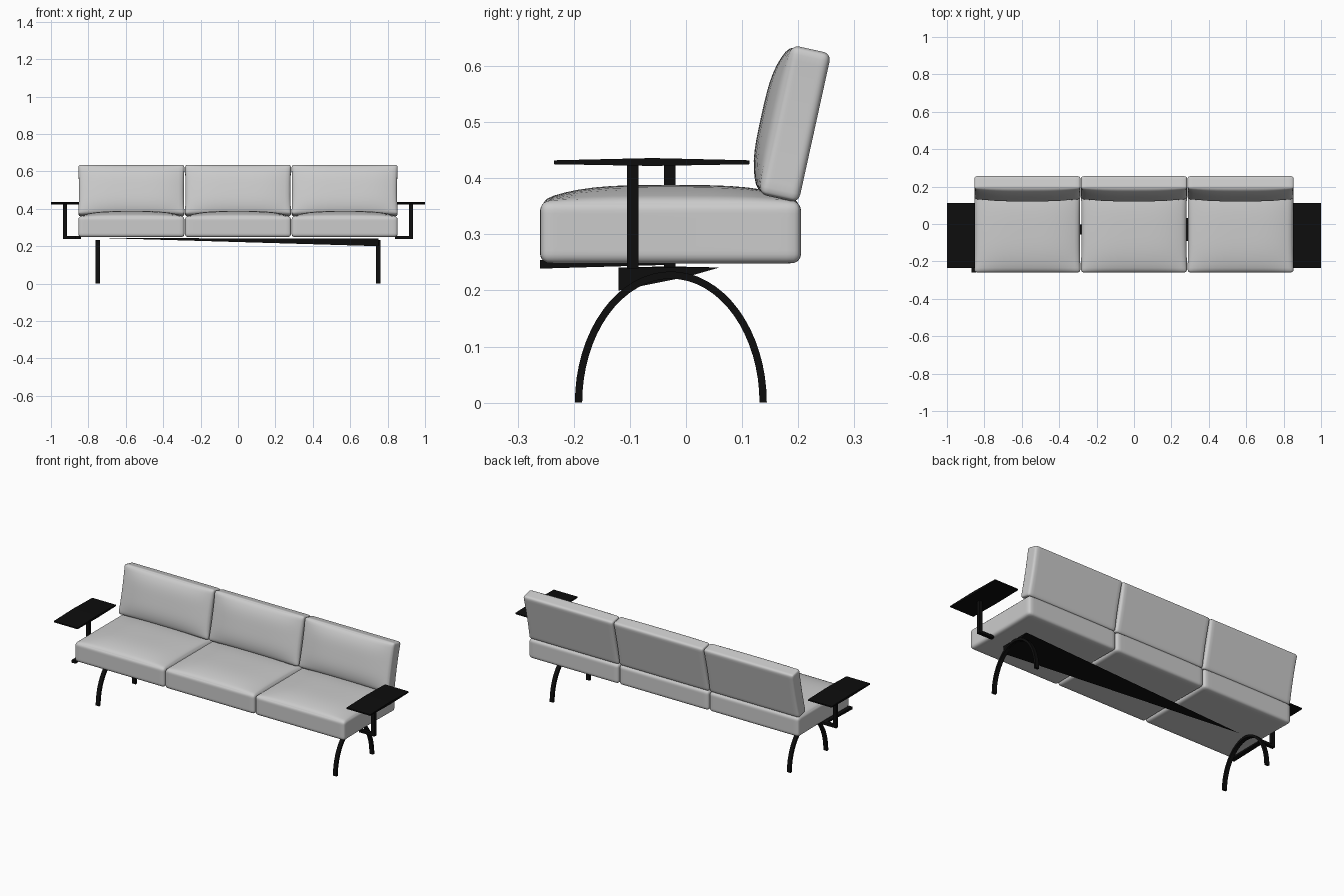
import bpy, bmesh, math
from mathutils import Vector, Matrix

if "Cube" in bpy.data.objects:
    bpy.data.objects.remove(bpy.data.objects["Cube"])

black = bpy.data.materials.new("black_metal")
black.diffuse_color = (0.004, 0.004, 0.004, 1)
black.use_nodes = True
black.node_tree.nodes["Principled BSDF"].inputs["Base Color"].default_value = black.diffuse_color


def finish(name, bm, mat=None, smooth=None):
    bmesh.ops.recalc_face_normals(bm, faces=bm.faces)
    me = bpy.data.meshes.new(name)
    bm.to_mesh(me)
    bm.free()
    ob = bpy.data.objects.new(name, me)
    bpy.context.collection.objects.link(ob)
    if mat:
        me.materials.append(mat)
    if smooth:
        bpy.ops.object.select_all(action='DESELECT')
        ob.select_set(True)
        bpy.context.view_layer.objects.active = ob
        bpy.ops.object.shade_smooth_by_angle(angle=math.radians(smooth))
    return ob


def cushion(name, half, r, bulge, matrix):
    """Rounded box whose +z face is puffed up and whose sides pinch slightly."""
    bm = bmesh.new()
    bmesh.ops.create_cube(bm, size=2)
    bmesh.ops.subdivide_edges(bm, edges=bm.edges, cuts=19, use_grid_fill=True)
    for v in bm.verts:
        u = [math.sin(c * math.pi / 2) for c in v.co]
        p = Vector([a * h for a, h in zip(u, half)])
        q = Vector([max(-(h - r), min(h - r, c)) for c, h in zip(p, half)])
        p = q + (p - q).normalized() * r
        lift = max(0, u[2]) ** 2
        p.z += bulge * lift * (1 - abs(u[0]) ** 3.5) * (1 - abs(u[1]) ** 3.5)
        p.x *= 1 - 0.012 * (1 - u[1] ** 2) * abs(u[0]) ** 3
        v.co = p
    bm.transform(matrix)
    return finish(name, bm, smooth=50)


def box(name, lo, hi):
    bm = bmesh.new()
    bmesh.ops.create_cube(bm, size=1)
    lo, hi = Vector(lo), Vector(hi)
    for v in bm.verts:
        v.co = Vector([a + (b - a) * (c + 0.5) for a, b, c in zip(lo, hi, v.co)])
    return finish(name, bm, black)


def extrude_yz(name, profile, x0, x1):
    bm = bmesh.new()
    f = bm.faces.new([bm.verts.new((x0, y, z)) for y, z in profile])
    new = bmesh.ops.extrude_face_region(bm, geom=[f])["geom"]
    bmesh.ops.translate(bm, vec=(x1 - x0, 0, 0),
                        verts=[g for g in new if isinstance(g, bmesh.types.BMVert)])
    return finish(name, bm, black)


# Three seat and three back cushions
for i, x in enumerate((-0.57, 0, 0.57)):
    cushion(f"seat_cushion_{i + 1}", (0.284, 0.2325, 0.056), 0.018, 0.028,
            Matrix.Translation((x, -0.0275, 0.304)))
    cushion(f"back_cushion_{i + 1}", (0.284, 0.136, 0.036), 0.014, 0.026,
            Matrix.Translation((x, 0.1945, 0.497)) @ Matrix.Rotation(math.radians(77.6), 4, 'X'))

# Arched legs
N = 32
angles = [math.pi * i / N for i in range(N + 1)]
arch = [(-0.027 + 0.171 * math.cos(a), 0.234 * math.sin(a)) for a in angles]
arch += [(-0.027 + 0.158 * math.cos(a), 0.221 * math.sin(a)) for a in reversed(angles)]
for side, s in (("left", -1), ("right", 1)):
    extrude_yz(f"{side}_arch_leg", arch, s * 0.75 - 0.011, s * 0.75 + 0.011)

# Side tables on bent posts
top = [(-0.235, 0.425), (-0.06, 0.422), (0.113, 0.425),
       (0.113, 0.432), (-0.06, 0.436), (-0.235, 0.432)]
for side, s, y in (("left", -1, -0.029), ("right", 1, -0.095)):
    extrude_yz(f"{side}_side_table", top, s * 0.85, s * 1.0)
    box(f"{side}_table_post", (s * 0.925 - 0.01, y - 0.01, 0.24), (s * 0.925 + 0.01, y + 0.01, 0.427))
    a, b = sorted((s * 0.84, s * 0.935))
    box(f"{side}_post_foot", (a, y - 0.01, 0.239), (b, y + 0.01, 0.254))

# Tapered rail under the left edge of the seat
extrude_yz("left_edge_rail", [(-0.26, 0.239), (-0.02, 0.246), (-0.02, 0.254), (-0.26, 0.254)], -0.87, -0.845)

# Main beam tapering from the right leg to a point at the left leg
bm = bmesh.new()
end = [bm.verts.new((0.75, y, z)) for y, z in ((-0.12, 0.241), (-0.12, 0.2), (0.0, 0.224), (0.06, 0.241))]
tip = bm.verts.new((-0.71, -0.03, 0.243))
bm.faces.new(end)
for i in range(4):
    bm.faces.new((end[i], end[(i + 1) % 4], tip))
finish("tapered_beam", bm, black)
